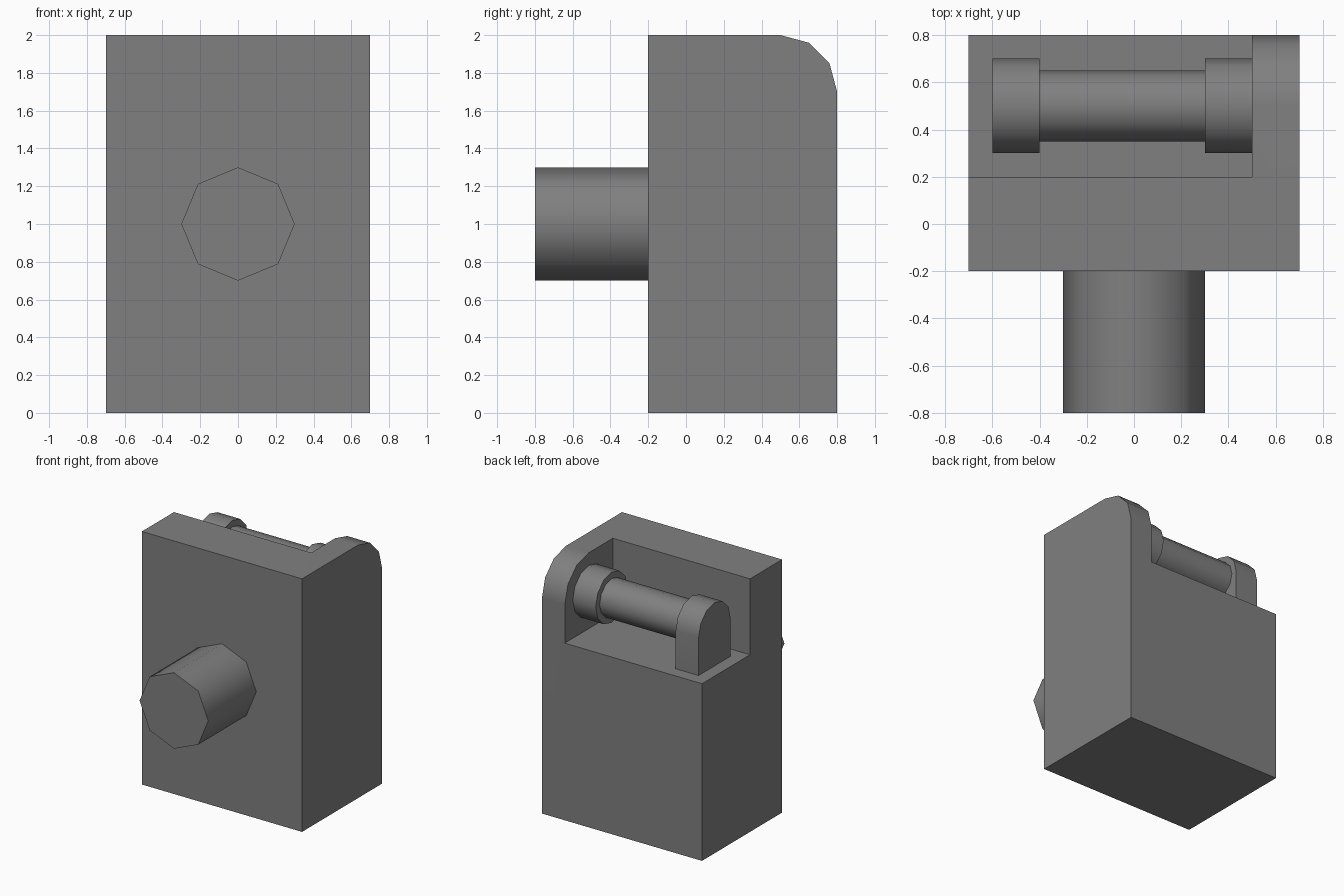
import bpy
import bmesh
import math

if "Cube" in bpy.data.objects:
    bpy.data.objects.remove(bpy.data.objects["Cube"])

grey = bpy.data.materials.new("plain grey")
grey.diffuse_color = (0.216, 0.216, 0.216, 1.0)
grey.use_nodes = True
grey.node_tree.nodes["Principled BSDF"].inputs["Base Color"].default_value = grey.diffuse_color


def arc(cy, cz, r, start, end, steps):
    """Points of an arc in the y-z plane, angles in degrees."""
    angles = [math.radians(start + (end - start) * i / steps) for i in range(steps + 1)]
    return [(cy + r * math.cos(a), cz + r * math.sin(a)) for a in angles]


def prism(name, profile, x0, x1):
    """Extrude a y-z profile from x0 to x1."""
    bm = bmesh.new()
    face = bm.faces.new([bm.verts.new((x0, y, z)) for y, z in profile])
    side = bmesh.ops.extrude_face_region(bm, geom=[face])
    moved = [v for v in side["geom"] if isinstance(v, bmesh.types.BMVert)]
    bmesh.ops.translate(bm, vec=(x1 - x0, 0, 0), verts=moved)
    bmesh.ops.recalc_face_normals(bm, faces=bm.faces)
    mesh = bpy.data.meshes.new(name)
    bm.to_mesh(mesh)
    bm.free()
    mesh.materials.append(grey)
    obj = bpy.data.objects.new(name, mesh)
    bpy.context.collection.objects.link(obj)
    return obj


def select_only(obj):
    bpy.ops.object.select_all(action='DESELECT')
    obj.select_set(True)
    bpy.context.view_layer.objects.active = obj


def smooth(obj):
    select_only(obj)
    bpy.ops.object.shade_smooth_by_angle(angle=math.radians(50))
    mod = obj.modifiers.new("even normals", 'WEIGHTED_NORMAL')
    mod.keep_sharp = True


# Housing: block with a rounded upper back edge
body = prism("housing", [(-0.2, 0), (0.8, 0)] + arc(0.5, 1.7, 0.3, 0, 90, 3) + [(-0.2, 2)],
             -0.7, 0.7)

# Open recess at the upper back, leaving the front plate and one side wall
cutter = prism("recess_cutter", [(0.2, 1.4), (1.0, 1.4), (1.0, 2.2), (0.2, 2.2)], -1.0, 0.5)
cutter.hide_render = True
cut = body.modifiers.new("recess", 'BOOLEAN')
cut.operation = 'DIFFERENCE'
cut.solver = 'EXACT'
cut.object = cutter
select_only(body)
bpy.ops.object.modifier_apply(modifier=cut.name)
bpy.data.objects.remove(cutter)
smooth(body)

# Roller: standing bracket, axle, and round collar against the side wall
smooth(prism("bracket", [(0.3, 1.4), (0.7, 1.4)] + arc(0.5, 1.7, 0.2, 0, 180, 6), -0.6, -0.4))
smooth(prism("axle", arc(0.5, 1.7, 0.15, 0, 330, 11), -0.4, 0.3))
smooth(prism("collar", arc(0.5, 1.7, 0.2, 0, 330, 11), 0.3, 0.5))

# Eight-sided peg sticking out of the front
peg = prism("front_peg", arc(0, 0, 0.3, 0, 315, 7), -0.3, 0.3)
peg.rotation_euler = (0, 0, math.radians(90))
peg.location = (0, -0.5, 1.0)
smooth(peg)
